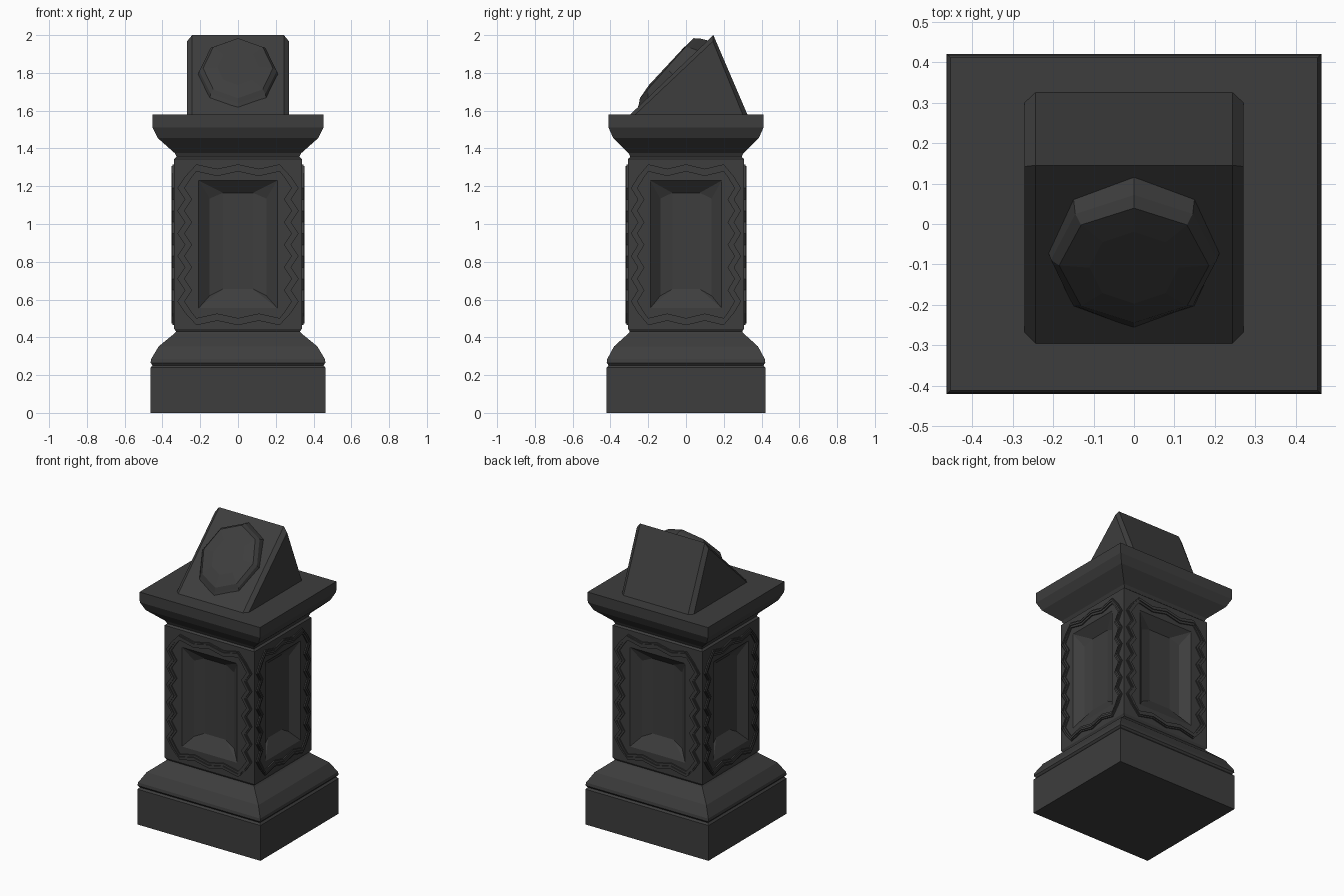
import bpy, bmesh, math
from mathutils import Vector

cube = bpy.data.objects.get("Cube")
if cube:
    bpy.data.objects.remove(cube, do_unlink=True)

stone = bpy.data.materials.new("dark_stone")
stone.use_nodes = True
COLOUR = (0.047, 0.047, 0.047, 1)
stone.diffuse_color = COLOUR
stone.node_tree.nodes["Principled BSDF"].inputs["Base Color"].default_value = COLOUR

RATIO = 0.907            # depth of the pedestal relative to its width
BODY = 0.338             # half width of the shaft
LOW, HIGH = 0.445, 1.345 # ends of the shaft


def finish(name, bm):
    """Turn a bmesh into a flat shaded object."""
    bmesh.ops.remove_doubles(bm, verts=bm.verts, dist=0.0002)
    bmesh.ops.recalc_face_normals(bm, faces=bm.faces)
    mesh = bpy.data.meshes.new(name)
    bm.to_mesh(mesh)
    bm.free()
    mesh.materials.append(stone)
    obj = bpy.data.objects.new(name, mesh)
    bpy.context.collection.objects.link(obj)
    return obj


def bridge(bm, a, b):
    """Join two closed loops of equal length with quads."""
    for i in range(len(a)):
        j = (i + 1) % len(a)
        bm.faces.new((a[i], a[j], b[j], b[i]))


def moulding(name, profile):
    """Stack rectangular rings given as (half width, height)."""
    bm = bmesh.new()
    rings = [[bm.verts.new((sx * w, sy * w * RATIO, z))
              for sx, sy in ((-1, -1), (1, -1), (1, 1), (-1, 1))]
             for w, z in profile]
    for a, b in zip(rings, rings[1:]):
        bridge(bm, a, b)
    bm.faces.new(rings[0])
    bm.faces.new(rings[-1])
    return finish(name, bm)


def on_side(k, u, z, out):
    """Place a point on shaft side k: u across, z up, out from the face."""
    if k % 2 == 0:
        p = Vector((u, -(BODY * RATIO + out), z))
    else:
        p = Vector((BODY + out, u * RATIO, z))
    if k >= 2:
        p.x, p.y = -p.x, -p.y
    return p


# Plinth and cornice
moulding("plinth", [(.463, 0), (.463, .24), (.452, .252), (.463, .265),
                    (.46, .285), (.42, .352), (.337, .42), (.328, .43), (BODY, LOW)])
moulding("cornice", [(BODY, HIGH), (.325, 1.355), (.335, 1.375), (.425, 1.455),
                     (.452, 1.51), (.453, 1.58)])

# Shaft with a recessed panel on each side
bm = bmesh.new()
for k in range(4):
    def ring(points):
        return [bm.verts.new(on_side(k, *p)) for p in points]

    def rectangle(w, low, high):
        return ring([(-w, low, 0), (w, low, 0), (w, high, 0), (-w, high, 0)])

    rim = rectangle(.208, .555, 1.23)
    bridge(bm, rectangle(BODY, LOW, HIGH), rim)
    columns = [(-.15, -.05), (-.08, -.06), (.08, -.06), (.15, -.05)]
    bottom = ring([(u, .62 if abs(u) > .1 else .655, d) for u, d in columns])
    top = ring([(u, 1.135 if abs(u) > .1 else 1.165, d) for u, d in columns])
    for i in range(3):
        bm.faces.new((bottom[i], bottom[i + 1], top[i + 1], top[i]))
    for row, a, b in ((bottom, rim[0], rim[1]), (top, rim[3], rim[2])):
        bm.faces.new((a, row[1], row[0]))
        bm.faces.new((a, b, row[2], row[1]))
        bm.faces.new((b, row[3], row[2]))
    bm.faces.new((rim[0], bottom[0], top[0], rim[3]))
    bm.faces.new((rim[1], bottom[3], top[3], rim[2]))
finish("shaft", bm)


def zigzag_loop(grow):
    """Closed zigzag border around a panel, moved outward by grow."""
    wave = lambda i, size: size if i % 2 else -size
    n, m = 12, 4
    right = [(.282 + wave(i, .02) + grow, .53 + .72 * i / n) for i in range(n + 1)]
    over = [(.22 - .44 * i / m, 1.285 - wave(i, .012) + grow) for i in range(m + 1)]
    left = [(-u, z) for u, z in reversed(right)]
    under = [(-u, 1.78 - z) for u, z in over]
    return right + over + left + under


# Raised double zigzag borders
for k, side in enumerate(("front", "left", "back", "right")):
    bm = bmesh.new()
    for centre, half, out in ((0, .019, .008), (.003, .007, .014)):
        loops = [[bm.verts.new(on_side(k, u, z, o)) for u, z in zigzag_loop(g)]
                 for g, o in ((centre + half, -.002), (centre + half, out),
                              (centre - half, out), (centre - half, -.002))]
        for i in range(4):
            bridge(bm, loops[i], loops[(i + 1) % 4])
    finish(side + "_zigzag_border", bm)

# Slanted head block with chamfered ends
bm = bmesh.new()
full = [(-.295, 1.58), (.145, 2.0), (.325, 1.58)]
inset = [(-.268, 1.58), (.142, 1.967), (.3, 1.58)]
rings = [[bm.verts.new((x, y, z)) for y, z in tri]
         for x, tri in ((-.27, inset), (-.243, full), (.243, full), (.27, inset))]
for a, b in zip(rings, rings[1:]):
    bridge(bm, a, b)
bm.faces.new(rings[0])
bm.faces.new(rings[-1])
finish("head_block", bm)

# Faceted medallion on the slope, thicker towards the top
bm = bmesh.new()
up = Vector((0, .44, .42)).normalized()
normal = Vector((0, -up.z, up.y))
centre = Vector((0, -.072, 1.793))


def medallion_ring(rx, rt, height, tilt):
    ring = []
    for i in range(8):
        a = i * math.pi / 4
        t = rt * math.cos(a)
        ring.append(bm.verts.new(centre + Vector((rx * math.sin(a), 0, 0))
                                 + up * t + normal * (height + tilt * t)))
    return ring


rings = [medallion_ring(.212, .262, -.005, 0), medallion_ring(.205, .235, .024, .06),
         medallion_ring(.185, .212, .044, .08), medallion_ring(.11, .13, .052, .06)]
for a, b in zip(rings, rings[1:]):
    bridge(bm, a, b)
bm.faces.new(rings[0])
bm.faces.new(rings[-1])
finish("medallion", bm)
